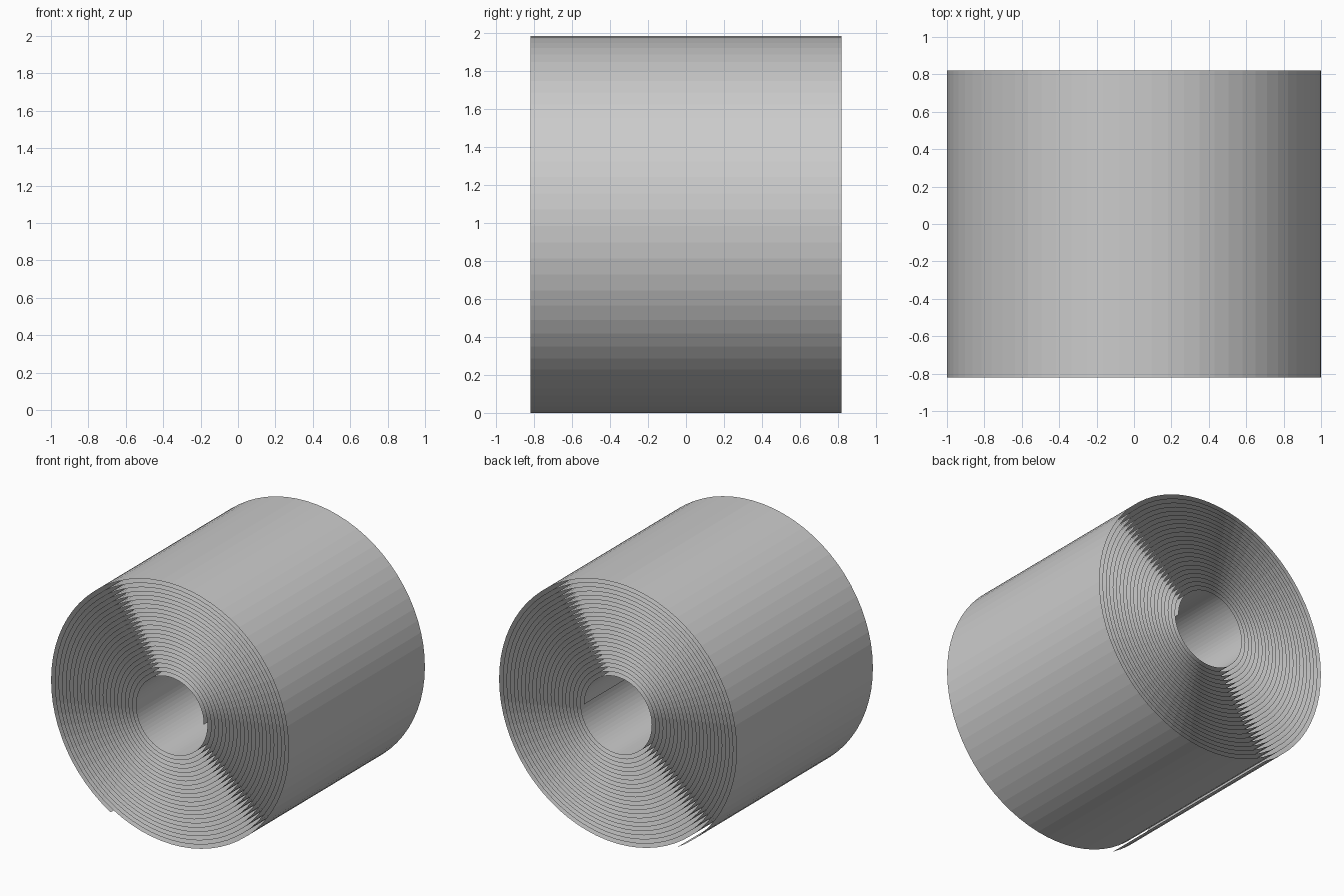
import bpy, bmesh, math

cube = bpy.data.objects.get("Cube")
if cube:
    bpy.data.objects.remove(cube, do_unlink=True)

# Roll dimensions
SEGMENTS = 72                # flat facets in each turn
TURNS = 23 + 2 / 3           # outer edge ends at the lower left
INNER_RADIUS = 0.278
PITCH = 0.03105              # gap between layers
HALF_LENGTH = 0.82
CENTRE_X = 0.25 * PITCH
CENTRE_Z = 1 - 0.5 * PITCH

# Plain grey sheet colour
grey = bpy.data.materials.new("sheet_grey")
grey.use_nodes = True
colour = (0.6, 0.6, 0.6, 1)
grey.diffuse_color = colour
grey.node_tree.nodes["Principled BSDF"].inputs["Base Color"].default_value = colour

# Spiral profile, wound outward from the core
bm = bmesh.new()
profile = []
for step in range(round(TURNS * SEGMENTS) + 1):
    turn = step / SEGMENTS
    angle = turn * math.tau
    radius = INNER_RADIUS + PITCH * turn
    profile.append(bm.verts.new((CENTRE_X + radius * math.cos(angle),
                                 -HALF_LENGTH,
                                 CENTRE_Z + radius * math.sin(angle))))
edges = [bm.edges.new(pair) for pair in zip(profile, profile[1:])]

# Sweep the spiral along the roll into one thin sheet
swept = bmesh.ops.extrude_edge_only(bm, edges=edges)["geom"]
bmesh.ops.translate(bm, vec=(0, 2 * HALF_LENGTH, 0),
                    verts=[v for v in swept if isinstance(v, bmesh.types.BMVert)])

# Point the sheet's faces away from the core
bm.normal_update()
for face in bm.faces:
    middle = face.calc_center_median()
    outward = face.normal.x * (middle.x - CENTRE_X) + face.normal.z * (middle.z - CENTRE_Z)
    if outward < 0:
        face.normal_flip()

mesh = bpy.data.meshes.new("rolled_sheet")
bm.to_mesh(mesh)
bm.free()
mesh.materials.append(grey)
bpy.context.collection.objects.link(bpy.data.objects.new("rolled_sheet", mesh))
